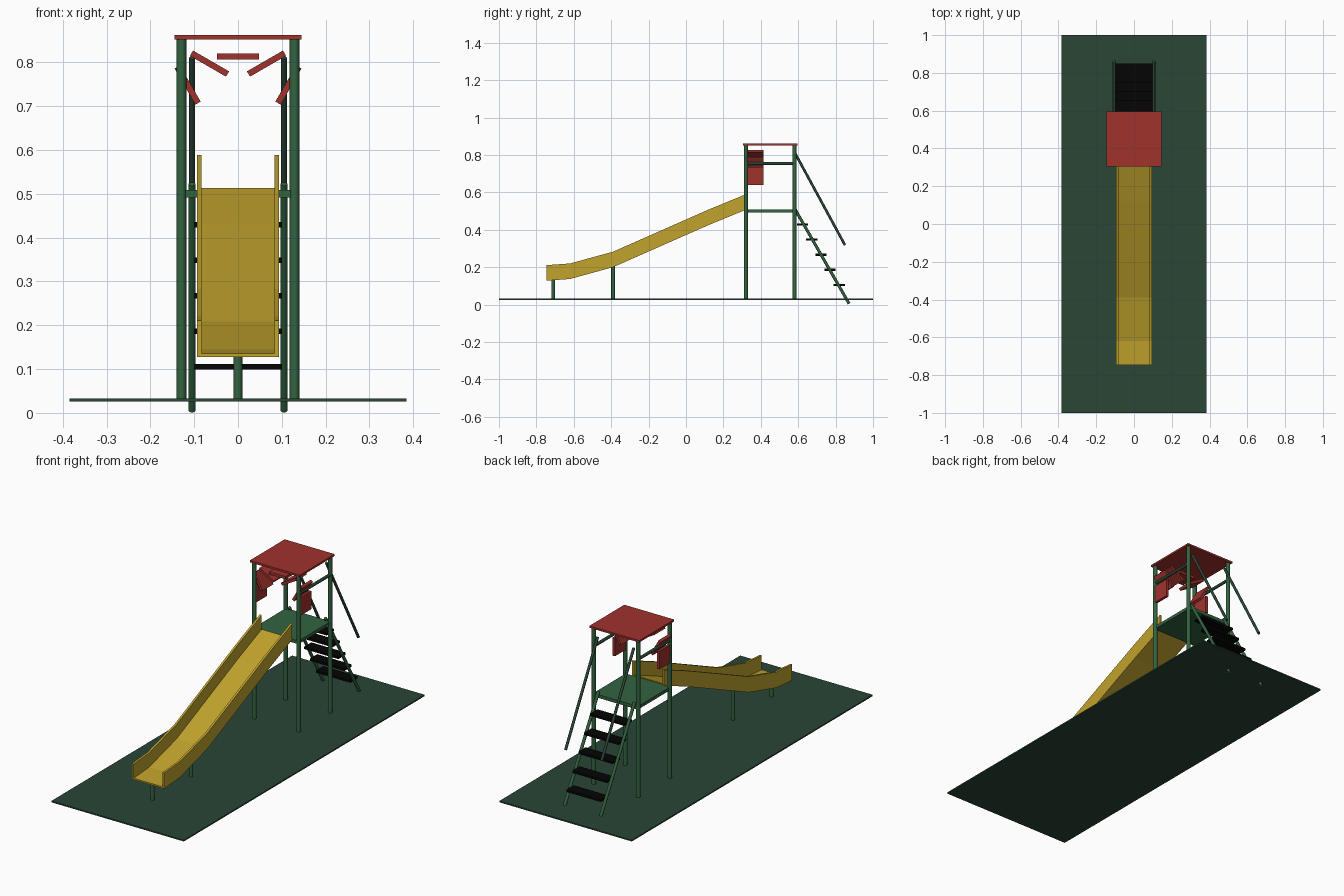
import bpy
import bmesh
from math import radians
from mathutils import Vector

if "Cube" in bpy.data.objects:
    bpy.data.objects.remove(bpy.data.objects["Cube"])


def material(name, srgb):
    color = [c ** 2.2 for c in srgb] + [1]
    mat = bpy.data.materials.new(name)
    mat.use_nodes = True
    mat.diffuse_color = color
    mat.node_tree.nodes["Principled BSDF"].inputs["Base Color"].default_value = color
    return mat


DARK_GREEN = material("dark green", (0.18, 0.28, 0.22))
GREEN = material("green", (0.21, 0.39, 0.26))
RED = material("red", (0.62, 0.21, 0.19))
YELLOW = material("yellow", (0.75, 0.63, 0.19))
BLACK = material("black", (0.05, 0.05, 0.05))


def finish(name, bm, mat, smooth=False):
    bmesh.ops.recalc_face_normals(bm, faces=bm.faces)
    mesh = bpy.data.meshes.new(name)
    bm.to_mesh(mesh)
    bm.free()
    mesh.materials.append(mat)
    obj = bpy.data.objects.new(name, mesh)
    bpy.context.collection.objects.link(obj)
    if smooth:
        bpy.ops.object.select_all(action='DESELECT')
        obj.select_set(True)
        bpy.context.view_layer.objects.active = obj
        bpy.ops.object.shade_smooth_by_angle(angle=radians(40))
    return obj


def box(name, center, size, mat, tilt=0):
    bm = bmesh.new()
    bmesh.ops.create_cube(bm, size=1)
    bmesh.ops.scale(bm, vec=size, verts=bm.verts)
    obj = finish(name, bm, mat)
    obj.location = center
    obj.rotation_euler.y = radians(tilt)
    return obj


def tube(name, start, end, radius, mat):
    start, end = Vector(start), Vector(end)
    axis = end - start
    bm = bmesh.new()
    bmesh.ops.create_cone(bm, cap_ends=True, segments=12, radius1=radius,
                          radius2=radius, depth=axis.length)
    obj = finish(name, bm, mat, smooth=True)
    obj.location = (start + end) / 2
    obj.rotation_euler = axis.to_track_quat('Z', 'Y').to_euler()
    return obj


# Ground, platform and roof
box("ground", (0, 0, 0.029), (0.77, 2, 0.007), DARK_GREEN)
box("platform", (0, 0.45, 0.5), (0.26, 0.27, 0.017), GREEN)
box("roof", (0, 0.45, 0.857), (0.29, 0.29, 0.01), RED)

# Mirrored tower parts, ladder sides and arch planks
for side, s in (("left", 1), ("right", -1)):
    for end, y in (("front", 0.32), ("back", 0.58)):
        tube(f"{end}_{side}_post", (s * 0.129, y, 0.026), (s * 0.129, y, 0.86), 0.011, GREEN)
    tube(f"{side}_side_rail", (s * 0.129, 0.32, 0.755), (s * 0.129, 0.58, 0.755),
         0.008, DARK_GREEN)
    tube(f"{side}_handrail", (s * 0.105, 0.583, 0.81), (s * 0.105, 0.85, 0.318),
         0.007, DARK_GREEN)
    tube(f"{side}_ladder_side", (s * 0.105, 0.576, 0.522), (s * 0.105, 0.872, 0.005),
         0.008, GREEN)
    for part, x, z, tilt in (("upper", 0.065, 0.797, -30), ("middle", 0.115, 0.748, -60),
                             ("lower", 0.129, 0.687, 90)):
        box(f"{side}_{part}_arch_plank", (s * x, 0.371, z), (0.095, 0.088, 0.014),
            RED, s * tilt)
box("top_arch_plank", (0, 0.371, 0.813), (0.095, 0.088, 0.014), RED)

# Ladder steps
for i in range(5):
    box(f"step_{i + 1}", (0, 0.623 + i * 0.0492, 0.429 - i * 0.081),
        (0.2, 0.06, 0.012), BLACK)

# Slide chute: a U-shaped section swept along the bottom line
WALL, HALF, HEIGHT, FLOOR = 0.083, 0.094, 0.083, 0.008
section = [(-HALF, 0), (-HALF, HEIGHT), (-WALL, HEIGHT), (-WALL, FLOOR),
           (WALL, FLOOR), (WALL, HEIGHT), (HALF, HEIGHT), (HALF, 0)]
path = [(-0.747, 0.128), (-0.62, 0.137), (-0.39, 0.2), (0.12, 0.425), (0.315, 0.505)]
bm = bmesh.new()
rings = [[bm.verts.new((x, y, z + h)) for x, h in section] for y, z in path]
n = len(section)
for a, b in zip(rings, rings[1:]):
    for i in range(n):
        j = (i + 1) % n
        bm.faces.new((a[i], a[j], b[j], b[i]))
for ring in (rings[0], rings[-1]):
    for quad in ((0, 1, 2, 3), (4, 5, 6, 7), (0, 3, 4, 7)):
        bm.faces.new([ring[i] for i in quad])
finish("slide", bm, YELLOW)

# Slide supports
for name, y, top in (("front", -0.71, 0.133), ("middle", -0.39, 0.203)):
    tube(f"{name}_slide_support", (0, y, 0.026), (0, y, top), 0.01, GREEN)
